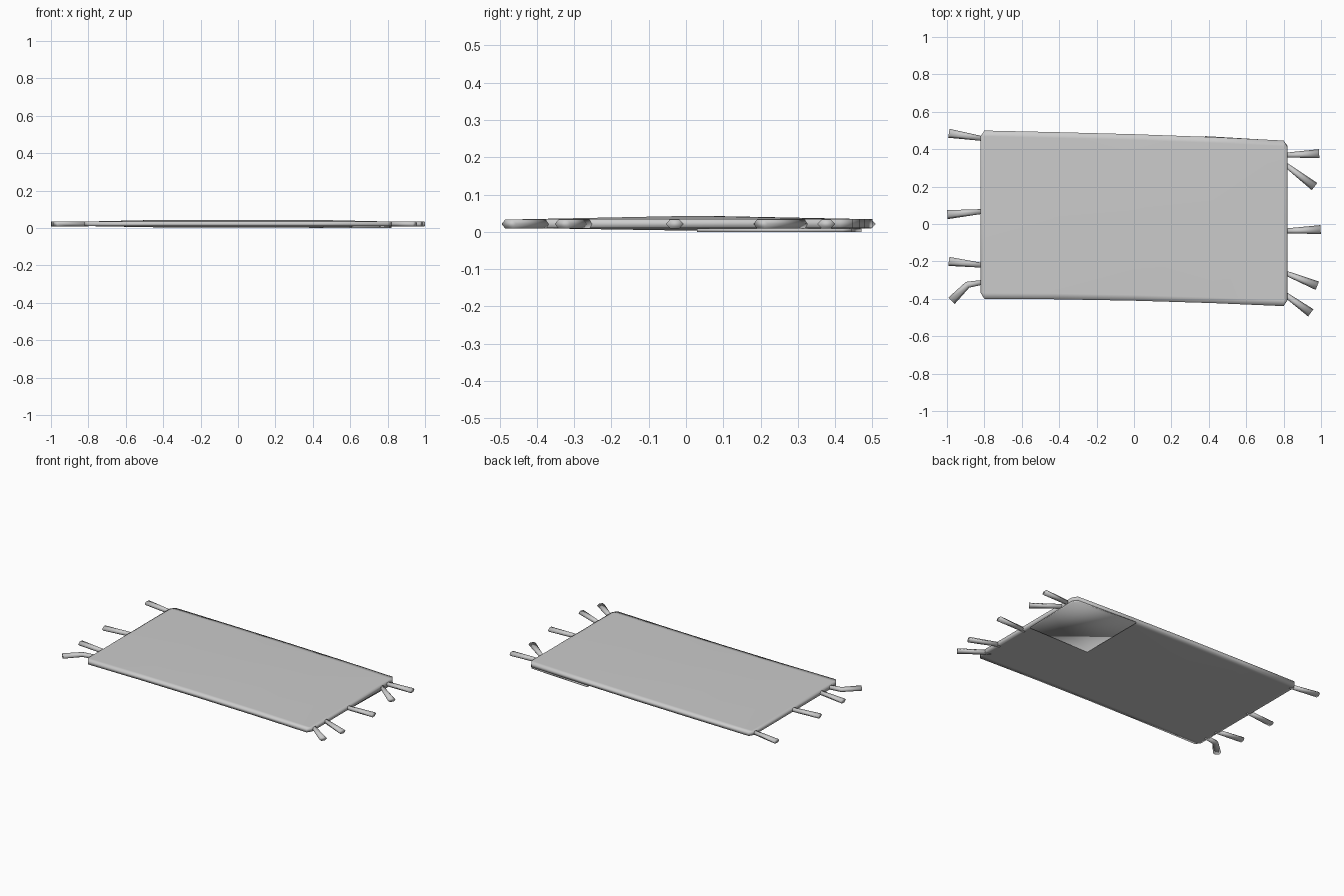
import bpy, bmesh, math
from mathutils import Vector

cube = bpy.data.objects.get("Cube")
if cube:
    bpy.data.objects.remove(cube)

cloth = bpy.data.materials.new("grey cloth")
cloth.use_nodes = True
grey = (0.6, 0.6, 0.6, 1)
cloth.diffuse_color = grey
cloth.node_tree.nodes["Principled BSDF"].inputs["Base Color"].default_value = grey


def finish(bm, name):
    bmesh.ops.recalc_face_normals(bm, faces=bm.faces[:])
    mesh = bpy.data.meshes.new(name)
    bm.to_mesh(mesh)
    bm.free()
    mesh.materials.append(cloth)
    mesh.shade_smooth()
    obj = bpy.data.objects.new(name, mesh)
    bpy.context.collection.objects.link(obj)
    return obj


def edge_y(x, side):
    """Long edge of the mat; the mat narrows slightly from left to right."""
    t = (x + 0.82) / 1.64
    if side > 0:
        return 0.5 - 0.035 * t - 0.02 * t ** 3
    return -0.4 - 0.04 * t ** 2


def padded_mat():
    """Thin pad, coarse grid, crowned along the middle, with clipped corners."""
    bm = bmesh.new()
    columns = [-0.82, -0.8, -0.42, 0, 0.42, 0.8, 0.82]
    rows = [0, 0.035, 0.5, 0.965, 1]
    last_c, last_r = len(columns) - 1, len(rows) - 1
    layers = []
    for top in (True, False):
        verts = {}
        for i, x in enumerate(columns):
            for j, v in enumerate(rows):
                if i in (0, last_c) and j in (0, last_r):
                    continue
                lo, hi = edge_y(x, -1), edge_y(x, 1)
                crown = (1 - abs(2 * v - 1)) * min(1, (0.82 - abs(x)) / 0.4)
                z = 0.034 + 0.009 * crown if top else 0.01 - 0.007 * crown
                verts[i, j] = bm.verts.new((x, lo + (hi - lo) * v, z))
        for i in range(last_c):
            for j in range(last_r):
                keys = [(i, j), (i + 1, j), (i + 1, j + 1), (i, j + 1)]
                bm.faces.new([verts[k] for k in keys if k in verts])
        layers.append(verts)
    # Outer wall around the clipped rectangle
    ring = [(i, 0) for i in range(1, last_c)]
    ring += [(last_c, j) for j in range(1, last_r)]
    ring += [(i, last_r) for i in range(last_c - 1, 0, -1)]
    ring += [(0, j) for j in range(last_r - 1, 0, -1)]
    top, low = layers
    for a, b in zip(ring, ring[1:] + ring[:1]):
        bm.faces.new((low[a], low[b], top[b], top[a]))
    return finish(bm, "padded_mat")


def underside_patch():
    """Small thin patch sewn under one corner."""
    outline = [(0.38, 0.03), (0.81, 0.03), (0.82, 0.42), (0.8, 0.445), (0.38, 0.47)]
    bm = bmesh.new()
    face = bm.faces.new([bm.verts.new((x, y, 0)) for x, y in outline])
    walls = bmesh.ops.extrude_face_region(bm, geom=[face])
    new = [g for g in walls["geom"] if isinstance(g, bmesh.types.BMVert)]
    bmesh.ops.translate(bm, verts=new, vec=(0, 0, 0.009))
    return finish(bm, "underside_patch")


def tassel(name, path):
    """Flattened six-sided cord that swells toward its free end."""
    bm = bmesh.new()
    points = [Vector((x, y, 0.021)) for x, y in path]
    rings = []
    for k, p in enumerate(points):
        along = (points[min(k + 1, len(points) - 1)] - points[max(k - 1, 0)]).normalized()
        side = Vector((-along.y, along.x, 0))
        width = 0.012 + 0.012 * k / (len(points) - 1)
        ring = []
        for n in range(6):
            a = n * math.pi / 3
            ring.append(bm.verts.new(p + side * width * math.cos(a)
                                     + Vector((0, 0, 0.014 * math.sin(a)))))
        rings.append(ring)
    for r, s in zip(rings, rings[1:]):
        for n in range(6):
            m = (n + 1) % 6
            bm.faces.new((r[n], r[m], s[m], s[n]))
    bm.faces.new(rings[0])
    bm.faces.new(rings[-1])
    return finish(bm, name)


padded_mat()
underside_patch()

# Cords along both short ends
right_end = [
    [(-0.8, 0.455), (-0.99, 0.485)],
    [(-0.8, 0.068), (-0.998, 0.05)],
    [(-0.8, -0.222), (-0.99, -0.2)],
    [(-0.8, -0.31), (-0.89, -0.325), (-0.975, -0.41)],
]
left_end = [
    [(0.8, 0.368), (0.99, 0.376)],
    [(0.8, 0.325), (0.965, 0.2)],
    [(0.8, -0.037), (0.998, -0.03)],
    [(0.8, -0.258), (0.98, -0.33)],
    [(0.785, -0.36), (0.945, -0.475)],
]
for label, paths in (("right", right_end), ("left", left_end)):
    for number, path in enumerate(paths, 1):
        tassel(f"{label}_tassel_{number}", path)
